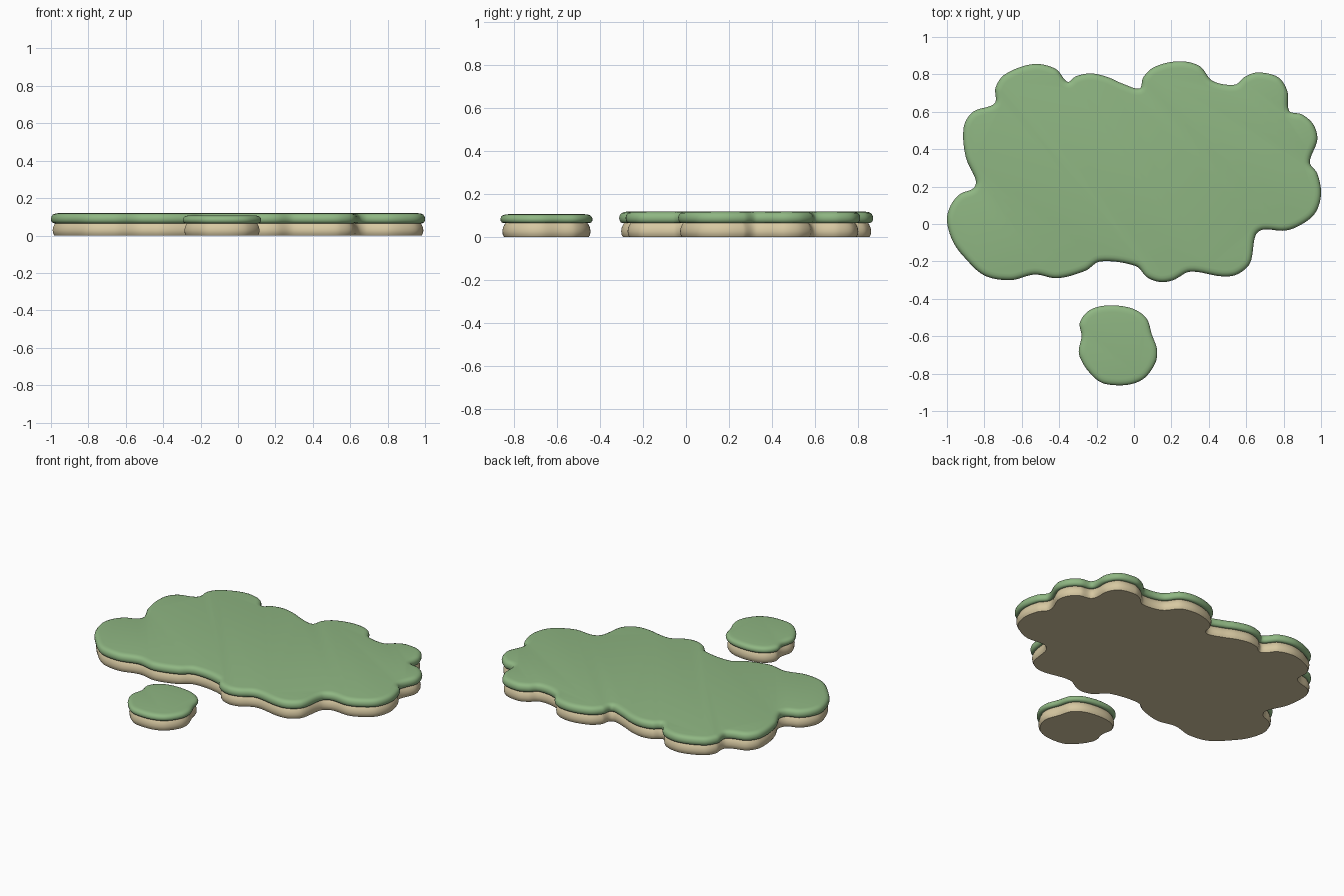
import bpy, bmesh
from mathutils import Vector

if "Cube" in bpy.data.objects:
    bpy.data.objects.remove(bpy.data.objects["Cube"])


def material(name, rgb):
    m = bpy.data.materials.new(name)
    m.diffuse_color = (*rgb, 1)
    m.use_nodes = True
    m.node_tree.nodes["Principled BSDF"].inputs["Base Color"].default_value = m.diffuse_color
    return m


GRASS = material("grass green", (0.275, 0.47, 0.225))
SAND = material("sand beige", (0.68, 0.58, 0.36))

# Shore outlines seen from above, in hundredths of a unit, clockwise
MAIN = [(-100, 2), (-98, 10), (-93, 16), (-86, 19), (-84.5, 23), (-90, 36),
        (-91, 52), (-86, 60), (-74.5, 64.5), (-74, 73), (-69, 80), (-54, 85.5),
        (-42, 83), (-35.5, 76), (-31, 79), (-23, 80.5), (-14, 78.5), (-6, 75),
        (3, 72.5), (5, 78.5), (11, 84), (24, 87), (35, 84.5), (42, 76.5),
        (54, 74.5), (59, 78.5), (66, 81), (77, 78.5), (82, 71), (83, 60.5),
        (90, 58.5), (96, 53), (98, 45), (94, 33), (98, 27), (100, 16),
        (97, 6), (90, 0), (81, -3.5), (69, -3), (65, -6), (62, -21),
        (55, -27), (47, -28), (30, -25.5), (21, -30), (14, -31), (7, -28.5),
        (1, -22.5), (-18, -20), (-26, -25), (-41, -29), (-53, -27), (-66, -30),
        (-80, -27.5), (-91, -17.5), (-97, -9)]
ISLET = [(-29.5, -67), (-28, -60), (-29, -53), (-25, -47), (-18, -44),
         (-8, -43.7), (1, -46), (7, -51), (9.5, -59), (12.3, -67), (11.5, -74),
         (6, -82), (-1, -85.5), (-10, -86.2), (-18, -84.5), (-25, -78),
         (-29, -71)]


def smooth_outline(points, steps=8):
    """Closed spline through the points, with inward normals."""
    p = [Vector(q) / 100 for q in points]
    n, out = len(p), []
    for i in range(n):
        a, b, c, d = p[i - 1], p[i], p[(i + 1) % n], p[(i + 2) % n]
        length = (c - b).length
        # tangents scaled to the segment, so uneven spacing makes no loops
        m0 = (c - a) / ((b - a).length + length) * length
        m1 = (d - b) / ((d - c).length + length) * length
        for k in range(steps):
            t = k / steps
            out.append((2*t**3 - 3*t**2 + 1) * b + (t**3 - 2*t**2 + t) * m0
                       + (3*t**2 - 2*t**3) * c + (t**3 - t**2) * m1)
    n = len(out)
    normals = []
    for i in range(n):
        t = (out[(i + 2) % n] - out[i - 2]).normalized()
        normals.append(Vector((t.y, -t.x)))
    return out, normals


def slab(name, outline, profile, mat, bottom, top):
    """Loft the outline through (inset, height) pairs and cap it."""
    pts, nor = outline
    n = len(pts)
    bm = bmesh.new()
    rings = [[bm.verts.new((*(p + q * inset), z)) for p, q in zip(pts, nor)]
             for inset, z in profile]
    for lo, hi in zip(rings, rings[1:]):
        for i in range(n):
            j = (i + 1) % n
            bm.faces.new((lo[j], lo[i], hi[i], hi[j]))
    if bottom:
        bm.faces.new(rings[0])
    if top:
        bm.faces.new(rings[-1][::-1])
    me = bpy.data.meshes.new(name)
    bm.to_mesh(me)
    bm.free()
    me.materials.append(mat)
    ob = bpy.data.objects.new(name, me)
    bpy.context.collection.objects.link(ob)
    bpy.ops.object.select_all(action='DESELECT')
    ob.select_set(True)
    bpy.context.view_layer.objects.active = ob
    bpy.ops.object.shade_smooth_by_angle(angle=0.9)


SAND_PROFILE = [(0.018, 0), (0.011, 0.012), (0.009, 0.028), (0.012, 0.045),
                (0.019, 0.06), (0.03, 0.075)]
GRASS_PROFILE = [(0.035, 0.07), (0.016, 0.065), (0.006, 0.07), (0.001, 0.08),
                 (0, 0.091), (0.003, 0.103), (0.010, 0.112), (0.022, 0.117),
                 (0.036, 0.119)]

# Sand base and grass top for each island; the islet is slightly lower
for name, points, drop in (("main_island", MAIN, 0), ("islet", ISLET, 0.012)):
    shape = smooth_outline(points)
    slab(name + "_sand_base", shape, SAND_PROFILE, SAND, True, False)
    grass = [(i, z - drop * (z - 0.065) / 0.054) for i, z in GRASS_PROFILE]
    slab(name + "_grass_top", shape, grass, GRASS, False, True)
